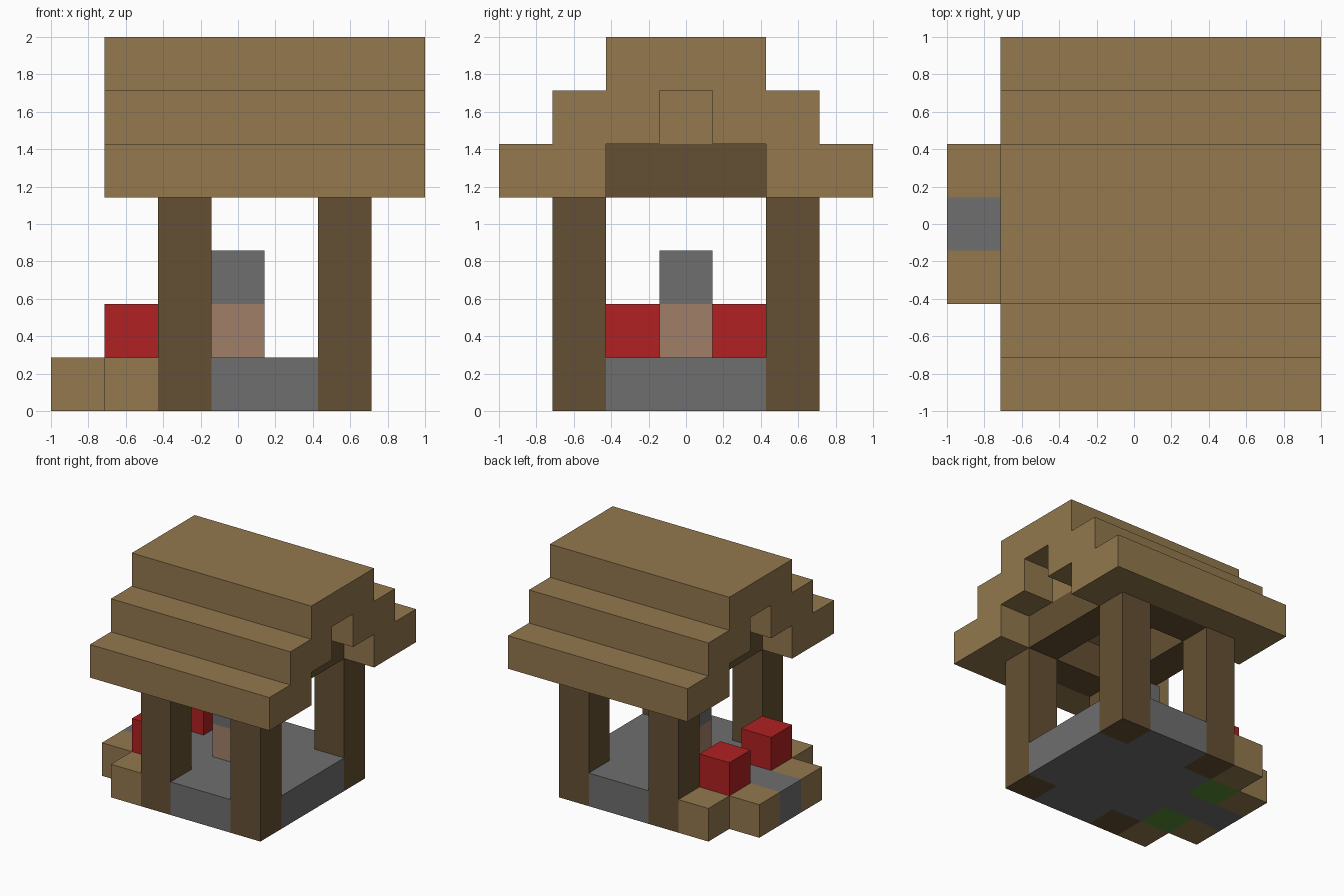
import bpy
import bmesh
from mathutils import Matrix, Vector

if "Cube" in bpy.data.objects:
    bpy.data.objects.remove(bpy.data.objects["Cube"], do_unlink=True)

CELL = 2 / 7  # everything sits on a grid of seven cells per side


def material(name, rgb):
    lin = [((c / 255 + 0.055) / 1.055) ** 2.4 for c in rgb]
    mat = bpy.data.materials.new(name)
    mat.use_nodes = True
    mat.diffuse_color = (*lin, 1)
    bsdf = mat.node_tree.nodes["Principled BSDF"]
    bsdf.inputs["Base Color"].default_value = (*lin, 1)
    bsdf.inputs["Roughness"].default_value = 0.9
    return mat


planks = material("planks", (147, 120, 78))
timber = material("dark timber", (101, 80, 51))
stone = material("stone", (110, 110, 110))
red = material("flower red", (177, 33, 34))
clay = material("clay", (160, 127, 105))
grass = material("grass", (88, 138, 50))


def block(name, mat, x, y, z):
    """Box filling the inclusive cell ranges x, y and z."""
    ranges = [r if isinstance(r, tuple) else (r, r) for r in (x, y, z)]
    size = Vector([(b - a + 1) * CELL for a, b in ranges])
    mid = Vector([(a + b + 1) / 2 * CELL for a, b in ranges]) - Vector((1, 1, 0))
    bm = bmesh.new()
    bmesh.ops.create_cube(bm, size=1, matrix=Matrix.Diagonal((*size, 1)))
    mesh = bpy.data.meshes.new(name)
    bm.to_mesh(mesh)
    bm.free()
    mesh.materials.append(mat)
    obj = bpy.data.objects.new(name, mesh)
    obj.location = mid
    bpy.context.collection.objects.link(obj)


def flip(y):
    """Mirror a cell range from the front half to the back half."""
    return (6 - y[1], 6 - y[0]) if isinstance(y, tuple) else 6 - y


# Stone floor between the posts, and the path leading out
block("floor_middle", stone, (3, 4), (1, 5), 0)
for side, x in (("right", 2), ("left", 5)):
    block(f"floor_{side}", stone, x, (2, 4), 0)
block("path", stone, (0, 1), 3, 0)

# Pedestal in the centre
block("pedestal_base", clay, 3, 3, 1)
block("pedestal_top", stone, 3, 3, 2)

for end, place in (("front", lambda y: y), ("back", flip)):
    # Corner posts and the long beams they carry
    for side, x in (("right", 2), ("left", 5)):
        block(f"{end}_{side}_post", timber, x, place(1), (0, 3))
    block(f"{end}_beam", timber, (2, 5), place(1), 4)

    # Planter with a flower, edged with planks
    block(f"{end}_planter_soil", grass, 1, place(2), 0)
    block(f"{end}_flower", red, 1, place(2), 1)
    block(f"{end}_planter_side", planks, 1, place(1), 0)
    block(f"{end}_planter_edge", planks, 0, place(2), 0)

    # Lower two steps of the roof
    block(f"{end}_eave", planks, (1, 6), place(0), 4)
    for side, x in (("right", 1), ("left", 6)):
        block(f"{end}_{side}_eave_end", planks, x, place(1), 4)
    block(f"{end}_roof_step", planks, (1, 6), place((1, 2)), 5)

# Cross beams, recessed gable filling and roof ridge
for side, x in (("right", 2), ("left", 5)):
    block(f"{side}_cross_beam", timber, x, (2, 4), 4)
block("gable_filling", planks, (2, 5), 3, 5)
block("roof_ridge", planks, (1, 6), (2, 4), 6)
